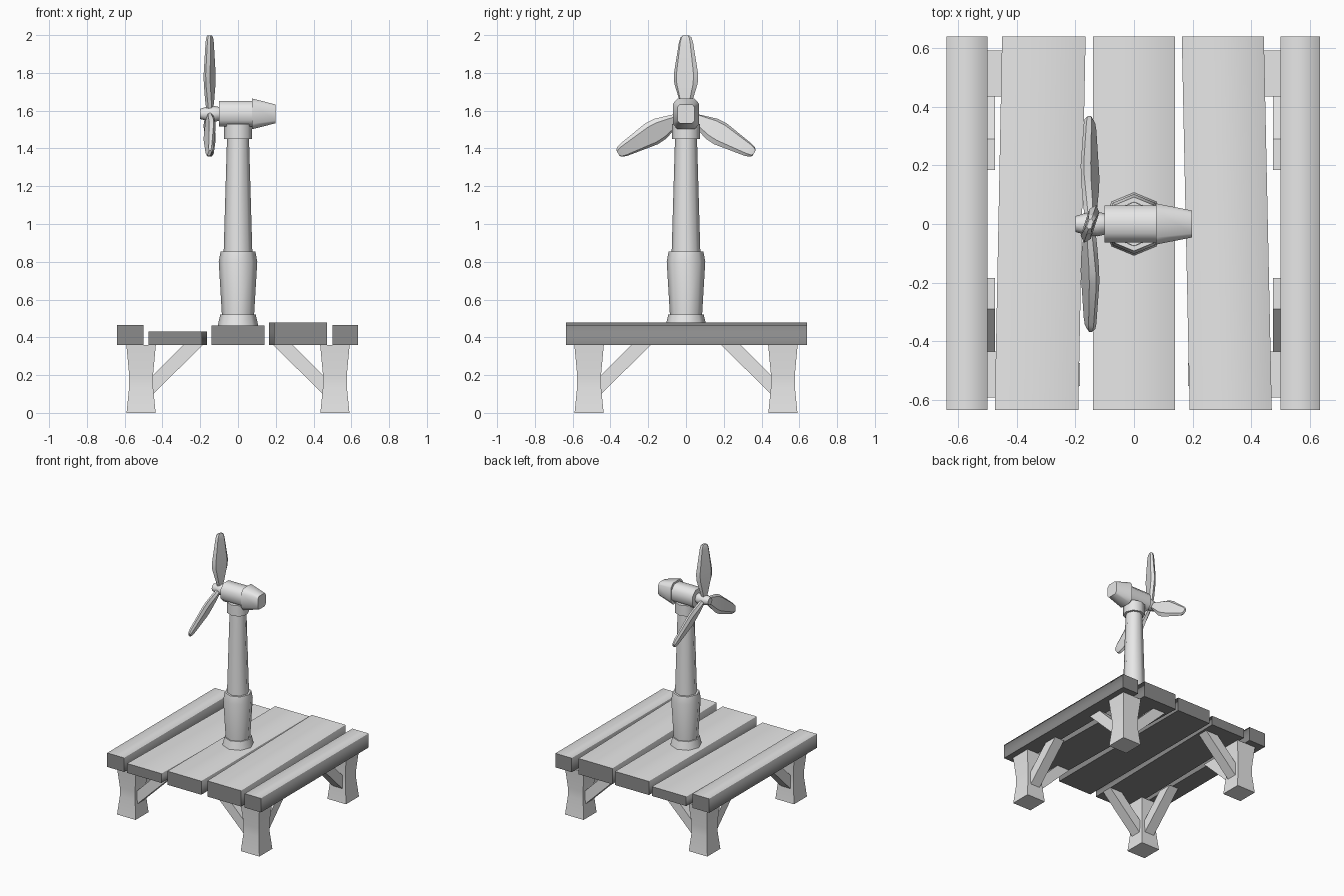
import bpy, bmesh, math
from math import sin, cos, pi, radians
from mathutils import Matrix, Vector

if "Cube" in bpy.data.objects:
    bpy.data.objects.remove(bpy.data.objects["Cube"])


def material(name, v):
    m = bpy.data.materials.new(name)
    m.diffuse_color = (v, v, v, 1)
    m.use_nodes = True
    m.node_tree.nodes["Principled BSDF"].inputs["Base Color"].default_value = m.diffuse_color
    return m


LIGHT = material("light grey", 0.8)
DARK = material("dark plank edge grey", 0.26)


def loft(name, rings, angle=35, matrix=None):
    """Skin a closed solid through rings of equally many points."""
    bm = bmesh.new()
    loops = [[bm.verts.new(p) for p in ring] for ring in rings]
    n = len(loops[0])
    for a, b in zip(loops, loops[1:]):
        for i in range(n):
            j = (i + 1) % n
            bm.faces.new((a[i], a[j], b[j], b[i]))
    bm.faces.new(loops[0])
    bm.faces.new(loops[-1])
    if matrix:
        bm.transform(matrix)
    bmesh.ops.recalc_face_normals(bm, faces=bm.faces)
    me = bpy.data.meshes.new(name)
    bm.to_mesh(me)
    bm.free()
    me.materials.append(LIGHT)
    me.shade_smooth()
    me.set_sharp_from_angle(angle=radians(angle))
    ob = bpy.data.objects.new(name, me)
    bpy.context.collection.objects.link(ob)
    return ob


def circle_z(z, r, n=8):
    return [(r * cos(2 * pi * i / n), r * sin(2 * pi * i / n), z) for i in range(n)]


def plank(name, x0, x1, shift, top):
    """Plank along y; its back end is shifted sideways."""
    z = 0.36
    rings = [[(x0 + s, y, z), (x1 + s, y, z), (x1 + s, y, top), (x0 + s, y, top)]
             for y, s in ((-0.635, 0), (0.64, shift))]
    ob = loft(name, rings, 180)
    me = ob.data
    me.materials.append(DARK)
    for p in me.polygons:
        p.material_index = 0 if p.normal.z > 0.9 else 1
    # only the two long top edges are shaded softly
    for e in me.edges:
        a, b = (me.vertices[i].co for i in e.vertices)
        e.use_edge_sharp = not (a.y * b.y < 0 and min(a.z, b.z) > z + 0.01)
    w = ob.modifiers.new("soft top", 'WEIGHTED_NORMAL')
    w.mode = 'FACE_AREA'
    w.keep_sharp = True


# deck planks
plank("left_edge_plank", -0.64, -0.50, 0, 0.465)
plank("left_plank", -0.475, -0.19, 0.025, 0.43)
plank("middle_plank", -0.14, 0.14, 0, 0.462)
plank("right_plank", 0.19, 0.47, -0.027, 0.478)
plank("right_edge_plank", 0.50, 0.635, 0, 0.465)

# waisted legs, each with two diagonal braces
LEG = 0.513
for sx in (-1, 1):
    for sy in (-1, 1):
        tag = ("front" if sy < 0 else "back") + ("_left" if sx < 0 else "_right")
        rings = []
        for z, h in ((0, 0.077), (0.14, 0.063), (0.2, 0.063), (0.36, 0.078)):
            rings.append([(sx * LEG + a * h, sy * LEG + b * h, z)
                          for a, b in ((-1, -1), (1, -1), (1, 1), (-1, 1))])
        loft(tag + "_leg", rings, 30)
        side = ((0.46, 0.09), (0.46, 0.19), (0.29, 0.36), (0.185, 0.36))
        w = 0.039
        loft(tag + "_cross_brace",
             [[(sx * d, sy * LEG + t, z) for d, z in side] for t in (-w, w)], 30)
        loft(tag + "_side_brace",
             [[(sx * LEG + t, sy * d, z) for d, z in side] for t in (-w, w)], 30)

# tower, built up from stacked sections
for name, prof in (
    ("tower_foot", ((0.455, 0.109), (0.52, 0.094))),
    ("lower_tower", ((0.515, 0.085), (0.80, 0.102), (0.855, 0.092))),
    ("upper_tower", ((0.85, 0.076), (1.46, 0.058))),
    ("tower_collar", ((1.45, 0.075), (1.53, 0.075))),
):
    loft(name, [circle_z(z, r) for z, r in prof], 50)

# nacelle: chamfered square body and flared, tapering tail
ZC = 1.583


def chamfered(x, hy, hz, k=0.5):
    pts = ((1, k), (k, 1), (-k, 1), (-1, k), (-1, -k), (-k, -1), (k, -1), (1, -k))
    return [(x, a * hy, ZC + b * hz) for a, b in pts]


loft("nacelle_body", [chamfered(-0.1, 0.063, 0.067), chamfered(0.085, 0.063, 0.067)], 50)
loft("nacelle_tail", [chamfered(0.075, 0.07, 0.081, 0.65),
                      chamfered(0.198, 0.046, 0.05, 0.7)], 50)

# rotor hub pointing to the left
hub = Matrix.Translation((0, 0, ZC)) @ Matrix.Rotation(pi / 2, 4, 'Y')
loft("rotor_hub", [circle_z(x, r) for x, r in
                   ((-0.2, 0.027), (-0.17, 0.036), (-0.125, 0.042), (-0.095, 0.035))],
     50, hub)

# three pitched blades: radius, half chord, half thickness
BLADE = ((0.015, 0.018, 0.014), (0.07, 0.036, 0.017), (0.16, 0.065, 0.018),
         (0.21, 0.068, 0.018), (0.38, 0.039, 0.014), (0.405, 0.03, 0.012),
         (0.416, 0.018, 0.008))
for i in range(3):
    rings = [[(-t, -0.7 * c, r), (-t, 0.7 * c, r), (0, c, r),
              (t, 0.7 * c, r), (t, -0.7 * c, r), (0, -c, r)] for r, c, t in BLADE]
    m = (Matrix.Translation((-0.15, 0, ZC)) @ Matrix.Rotation(2 * pi * i / 3, 4, 'X')
         @ Matrix.Rotation(radians(-18), 4, 'Z'))
    loft("rotor_blade_%d" % (i + 1), rings, 35, m)
